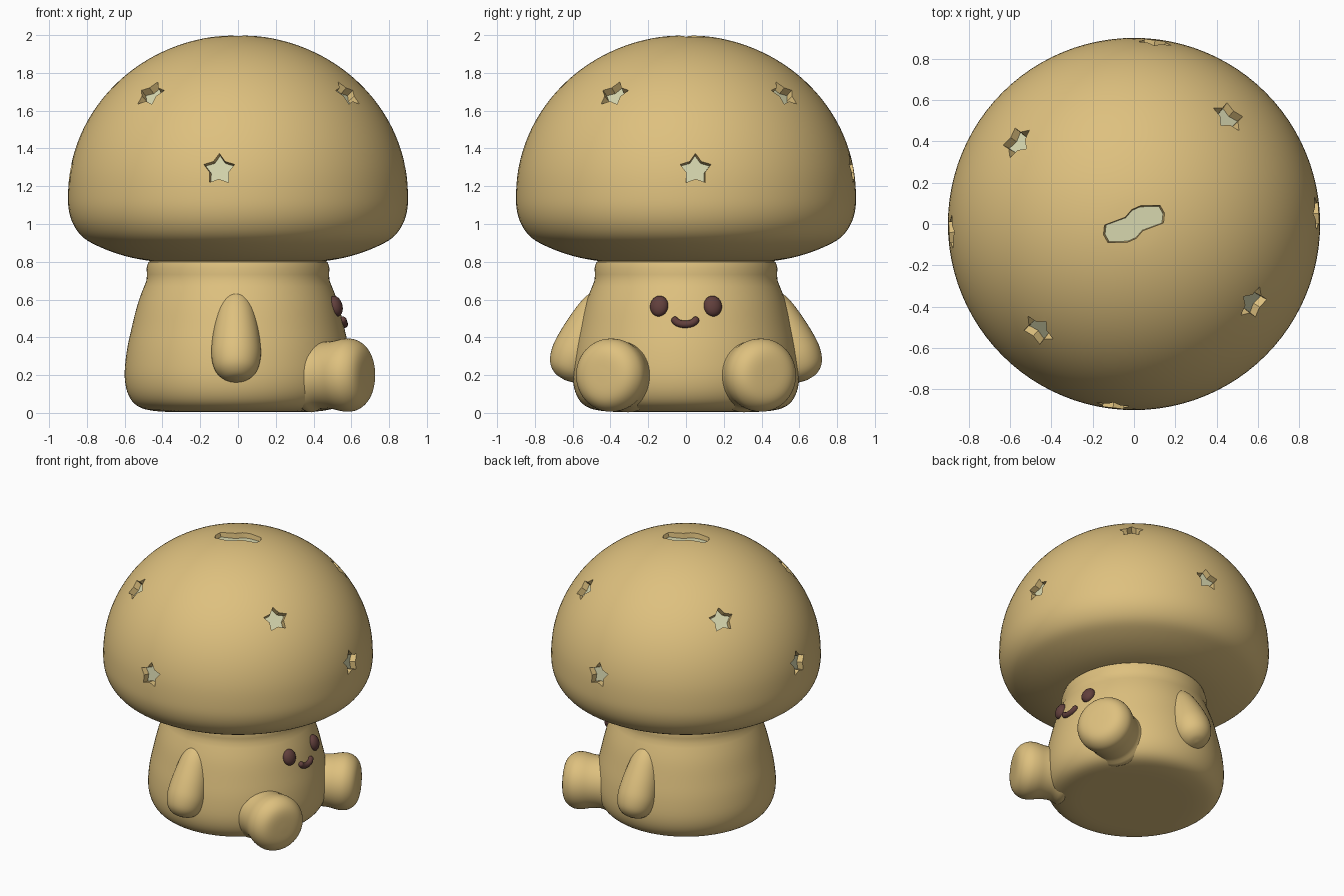
import bpy, bmesh, math
from mathutils import Matrix, Vector

if "Cube" in bpy.data.objects:
    bpy.data.objects.remove(bpy.data.objects["Cube"])


def material(name, rgb):
    m = bpy.data.materials.new(name)
    m.diffuse_color = (*rgb, 1)
    m.use_nodes = True
    m.node_tree.nodes["Principled BSDF"].inputs["Base Color"].default_value = m.diffuse_color
    return m


TAN = material("warm tan", (0.73, 0.53, 0.21))
PALE = material("pale cream", (0.68, 0.68, 0.43))
BROWN = material("dark brown", (0.12, 0.05, 0.045))


def finish(name, bm, mats, angle=40):
    bmesh.ops.recalc_face_normals(bm, faces=bm.faces)
    me = bpy.data.meshes.new(name)
    bm.to_mesh(me)
    bm.free()
    ob = bpy.data.objects.new(name, me)
    bpy.context.collection.objects.link(ob)
    for m in mats:
        me.materials.append(m)
    smooth(ob, angle)
    return ob


def smooth(ob, angle=40):
    bpy.ops.object.select_all(action='DESELECT')
    ob.select_set(True)
    bpy.context.view_layer.objects.active = ob
    bpy.ops.object.shade_smooth_by_angle(angle=math.radians(angle))


def curve_through(pts, n):
    """Smooth Catmull-Rom line through (radius, height) points."""
    p = [Vector(q) for q in pts]
    p = [p[0] * 2 - p[1]] + p + [p[-1] * 2 - p[-2]]
    out = []
    for i in range(1, len(p) - 2):
        a, b, c, d = p[i - 1:i + 3]
        for k in range(n):
            t = k / n
            out.append(0.5 * (2 * b + (c - a) * t + (2 * a - 5 * b + 4 * c - d) * t * t
                              + (3 * b - a - 3 * c + d) * t ** 3))
    return out + [p[-2]]


def lathe(name, pts, mats, matrix=Matrix(), seg=64, n=4):
    """Revolve a profile that starts and ends on the axis."""
    line = curve_through(pts, n)
    bm = bmesh.new()
    rings = []
    for r, z in line[1:-1]:
        r = max(r, 0.001)
        rings.append([bm.verts.new((r * math.cos(2 * math.pi * i / seg),
                                    r * math.sin(2 * math.pi * i / seg), z)) for i in range(seg)])
    first = bm.verts.new((0, 0, line[0][1]))
    last = bm.verts.new((0, 0, line[-1][1]))
    for i in range(seg):
        j = (i + 1) % seg
        bm.faces.new((first, rings[0][i], rings[0][j]))
        bm.faces.new((last, rings[-1][j], rings[-1][i]))
        for a, b in zip(rings, rings[1:]):
            bm.faces.new((a[i], a[j], b[j], b[i]))
    bm.transform(matrix)
    return finish(name, bm, mats)


def frame(origin, axis, up=(0, 0, 1)):
    """Matrix with local z along axis and local y near up."""
    z = Vector(axis).normalized()
    x = Vector(up).cross(z).normalized()
    y = z.cross(x)
    return Matrix.Translation(origin) @ Matrix((x, y, z)).transposed().to_4x4()


# Mushroom cap: half ellipse dome with a rounded rim and flat underside
MID, RX, RZ = 1.15, 0.9, 0.85
dome = [(RX * math.sin(math.radians(a)), MID + RZ * math.cos(math.radians(a)))
        for a in range(0, 91, 9)]
rim = [(0.893, 1.06), (0.865, 0.985), (0.815, 0.925), (0.735, 0.88), (0.63, 0.84),
       (0.52, 0.813), (0.40, 0.80), (0.2, 0.80), (0, 0.80)]
cap = lathe("cap", dome + rim, [TAN, PALE], seg=96)

# Recess cutters: stars around the cap and a bent slot on top
cut = bmesh.new()


def add_cutter(shape, matrix, depth):
    low = [cut.verts.new(matrix @ Vector((x, y, -depth))) for x, y in shape]
    high = [cut.verts.new(matrix @ Vector((x * 1.2, y * 1.2, 0.06))) for x, y in shape]
    cut.faces.new(low[::-1]).material_index = 1
    cut.faces.new(high)
    for i in range(len(shape)):
        j = (i + 1) % len(shape)
        cut.faces.new((low[i], low[j], high[j], high[i]))


star = [((0.08 if k % 2 == 0 else 0.048) * math.cos(math.pi / 2 + k * math.pi / 5),
         (0.08 if k % 2 == 0 else 0.048) * math.sin(math.pi / 2 + k * math.pi / 5))
        for k in range(10)]
for z, azimuths in ((1.29, (-96.5, 3.3, 83.5, 182.6)), (1.69, (145, 48.6, -33.5, -132))):
    r = RX * math.sqrt(1 - ((z - MID) / RZ) ** 2)
    for a in map(math.radians, azimuths):
        c, s = math.cos(a), math.sin(a)
        normal = (c * r / RX ** 2, s * r / RX ** 2, (z - MID) / RZ ** 2)
        add_cutter(star, frame((c * r, s * r, z), normal), 0.045)
half = [(0.135, 0.005), (0.14, 0.05), (0.12, 0.085), (0.03, 0.083), (-0.01, 0.065), (-0.04, 0.03)]
slot = half + [(-x, -y) for x, y in half]
add_cutter(slot, Matrix.Translation((0, 0, 2.0)), 0.04)
cutter = finish("recess_cutter", cut, [TAN, PALE])
mod = cap.modifiers.new("recesses", 'BOOLEAN')
mod.operation = 'DIFFERENCE'
mod.solver = 'EXACT'
mod.object = cutter
bpy.context.view_layer.objects.active = cap
bpy.ops.object.modifier_apply(modifier=mod.name)
smooth(cap, 30)
bpy.data.objects.remove(cutter)

# Body: flat-bottomed bell
body_profile = [(0, 0.005), (0.3, 0.005), (0.44, 0.01), (0.53, 0.035), (0.58, 0.095), (0.6, 0.19),
                (0.59, 0.32), (0.563, 0.45), (0.53, 0.58), (0.485, 0.7), (0.435, 0.82), (0, 0.83)]
lathe("body", body_profile, [TAN], seg=80)

# Feet splayed outwards, and drop-shaped arms
foot_profile = [(0, 0.02), (0.10, 0.015), (0.155, -0.008), (0.188, -0.055), (0.193, -0.11),
                (0.18, -0.18), (0.178, -0.25), (0.195, -0.32), (0.12, -0.4), (0, -0.4)]
arm_profile = [(0, 0), (0.06, 0.012), (0.108, 0.055), (0.13, 0.13), (0.128, 0.22),
               (0.113, 0.33), (0.093, 0.42), (0.06, 0.485), (0, 0.51)]
SPLAY = math.radians(25)
for side, label in ((-1, "right"), (1, "left")):
    lathe(label + "_foot", foot_profile, [TAN],
          frame((0.665, side * 0.435, 0.2), (math.cos(SPLAY), side * math.sin(SPLAY), 0)), seg=48)
    lathe(label + "_arm", arm_profile, [TAN],
          frame((-0.01, side * 0.645, 0.175), (0, side * -0.42, 0.9), (1, 0, 0)), seg=40)

    # Eyes
    bm = bmesh.new()
    bmesh.ops.create_uvsphere(bm, u_segments=32, v_segments=16, radius=1)
    bm.transform(frame((0.517, side * 0.142, 0.565), (0.93, side * 0.25, 0.27))
                 @ Matrix.Diagonal((0.049, 0.056, 0.035, 1)))
    finish(label + "_eye", bm, [BROWN])

# Smile: round tube swept along an arc
curve = bpy.data.curves.new("smile", 'CURVE')
curve.dimensions = '3D'
curve.bevel_depth = 0.02
curve.bevel_resolution = 4
curve.use_fill_caps = True
line = curve.splines.new('POLY')
N = 17
line.points.add(N - 1)
tips = []
for i in range(N):
    a = math.pi * (1.08 + 0.84 * i / (N - 1))
    y, z = -0.004 + 0.056 * math.cos(a), 0.497 + 0.028 * math.sin(a)
    co = (math.sqrt(0.562 ** 2 - y * y) - 0.22 * (z - 0.47), y, z)
    line.points[i].co = (*co, 1)
    if i in (0, N - 1):
        tips.append(co)
smile = bpy.data.objects.new("smile", curve)
bpy.context.collection.objects.link(smile)
curve.materials.append(BROWN)
for i, co in enumerate(tips):
    bm = bmesh.new()
    bmesh.ops.create_uvsphere(bm, u_segments=16, v_segments=10, radius=0.02,
                              matrix=Matrix.Translation(co))
    finish("smile_end_%d" % (i + 1), bm, [BROWN])
